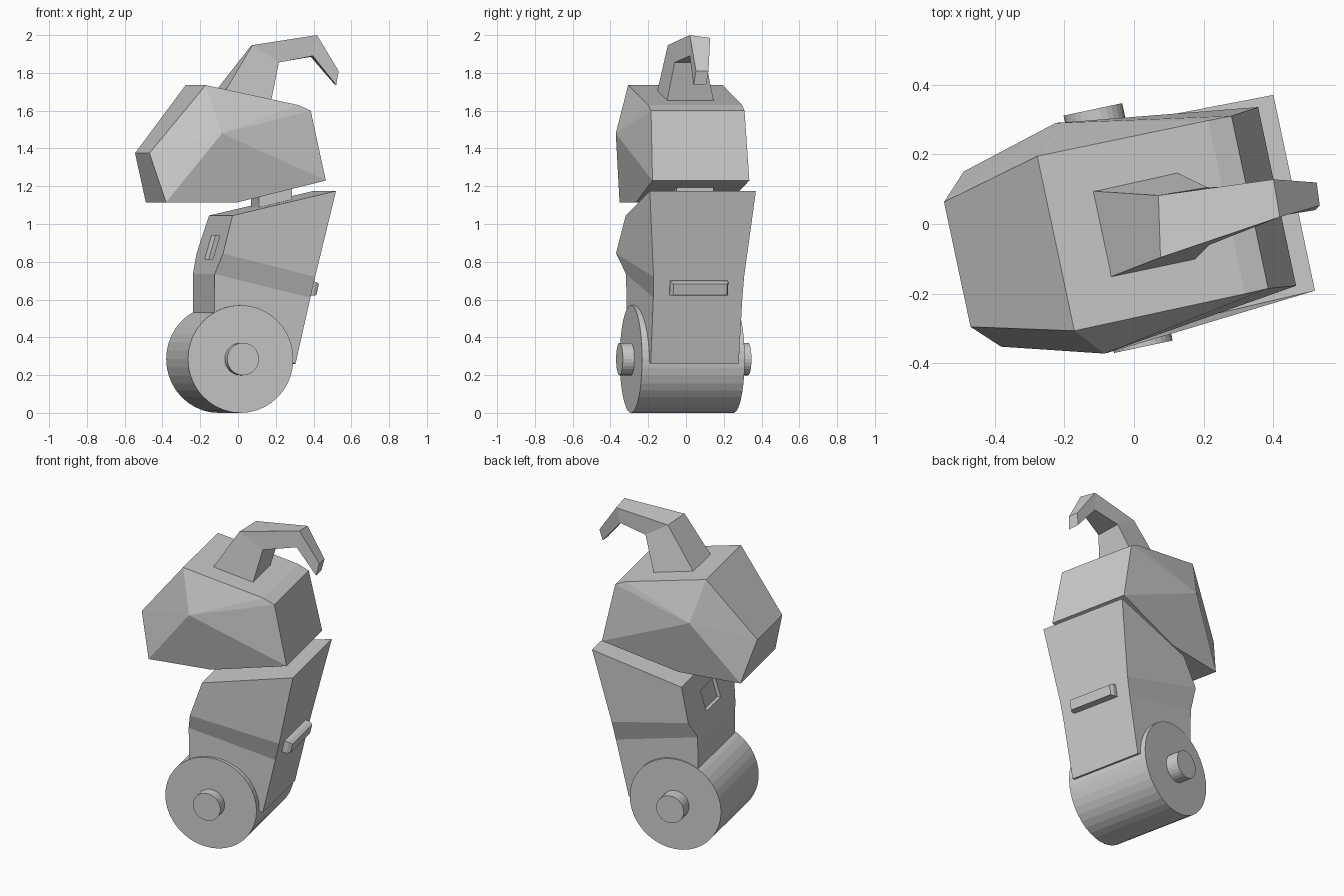
import bpy, bmesh
from math import cos, sin, radians
from mathutils import Vector

if "Cube" in bpy.data.objects:
    bpy.data.objects.remove(bpy.data.objects["Cube"])

YAW = radians(12)
MID = -0.008  # sideways offset of the symmetry plane


def world(u, v, z):
    """Local (lengthwise u, sideways v, z) to the turned model frame."""
    v += MID
    return Vector((u * cos(YAW) - v * sin(YAW), u * sin(YAW) + v * cos(YAW), z))


def finish(name, bm):
    bmesh.ops.recalc_face_normals(bm, faces=bm.faces)
    mesh = bpy.data.meshes.new(name)
    bm.to_mesh(mesh)
    bm.free()
    ob = bpy.data.objects.new(name, mesh)
    bpy.context.collection.objects.link(ob)
    return ob


def hull(name, pts, shift=0):
    """Convex block from (u, z, half width) points mirrored sideways."""
    bm = bmesh.new()
    for u, z, w in pts:
        for s in (-1, 1):
            bm.verts.new(world(u, s * w + shift, z))
    bmesh.ops.convex_hull(bm, input=bm.verts)
    bmesh.ops.dissolve_limit(bm, angle_limit=radians(1), verts=bm.verts, edges=bm.edges)
    return finish(name, bm)


def loft(name, rings):
    """Skin a stack of four-point rings and cap both ends."""
    bm = bmesh.new()
    rows = [[bm.verts.new(p) for p in r] for r in rings]
    for a, b in zip(rows, rows[1:]):
        for i in range(4):
            j = (i + 1) % 4
            bm.faces.new((a[i], a[j], b[j], b[i]))
    bm.faces.new(rows[0])
    bm.faces.new(rows[-1])
    return finish(name, bm)


def drum(name, radius, v0, v1, sides):
    bm = bmesh.new()
    bmesh.ops.create_cone(bm, cap_ends=True, segments=sides, radius1=radius,
                          radius2=radius, depth=v1 - v0)
    for p in bm.verts:
        x, y, z = p.co
        p.co = world(-0.047 + x, z + (v0 + v1) / 2, 0.285 + y)
    return finish(name, bm)


# Wheel and axle
drum("wheel", 0.285, -0.28, 0.275, 40)
drum("axle", 0.086, -0.342, 0.354, 28)

# Torso: front (u, z, half width) and back (u, z, half width) per level
levels = [
    ((-0.187, 0.40, 0.27), (0.259, 0.26, 0.238)),
    ((-0.187, 0.735, 0.277), (0.339, 0.61, 0.241)),
    ((-0.154, 0.845, 0.338), (0.364, 0.72, 0.245)),
    ((-0.095, 1.045, 0.298), (0.468, 1.175, 0.287)),
]
torso = loft("torso", [
    [world(fu, -fw, fz), world(bu, -bw, bz), world(bu, bw, bz), world(fu, fw, fz)]
    for (fu, fz, fw), (bu, bz, bw) in levels])

# Chest recess
cutter = hull("chest_recess_cutter",
              [(u + d, z, 0.105) for u, z in ((-0.163, 0.815), (-0.126, 0.94))
               for d in (-0.06, 0.022)], shift=-0.015)
cutter.hide_render = True
cutter.hide_viewport = True
cut = torso.modifiers.new("recess", 'BOOLEAN')
cut.object = cutter
cut.solver = 'EXACT'

# Back handle bar, tilted along the back face
hull("back_bar", [(0.345 + 0.223 * t + 0.975 * n, 0.665 + 0.975 * t - 0.223 * n, w)
                  for n, h, w in ((-0.02, 0.037, 0.155), (0.035, 0.037, 0.155), (0.055, 0.03, 0.145))
                  for t in (-h, h)])

# Neck block
hull("neck", [(0.09, 1.05, 0.1), (0.27, 1.08, 0.1), (0.09, 1.2, 0.1), (0.27, 1.24, 0.1)])

# Head
hull("head", [
    (-0.52, 1.375, 0.183), (-0.446, 1.115, 0.257),   # snout
    (-0.16, 1.48, 0.338),                            # cheek
    (-0.231, 1.735, 0.256), (0.27, 1.63, 0.254), (0.338, 1.60, 0.253),  # roof
    (0.418, 1.23, 0.262), (-0.055, 1.115, 0.25),     # underside
])

# Curled crest: outer near, outer far, inner far, inner near
loft("crest", [
    [world(-0.107, -0.128, 1.69), world(-0.107, 0.128, 1.69),
     world(0.149, 0.128, 1.645), world(0.149, -0.128, 1.645)],
    [(0.076, -0.096, 1.947), (0.07, 0.082, 1.945), (0.211, 0.105, 1.855), (0.216, -0.06, 1.855)],
    [(0.418, 0.02, 2.0), (0.40, 0.128, 1.985), (0.385, 0.11, 1.885), (0.397, 0.02, 1.89)],
    [(0.533, 0.053, 1.81), (0.524, 0.119, 1.81), (0.51, 0.107, 1.74), (0.52, 0.04, 1.735)],
])
